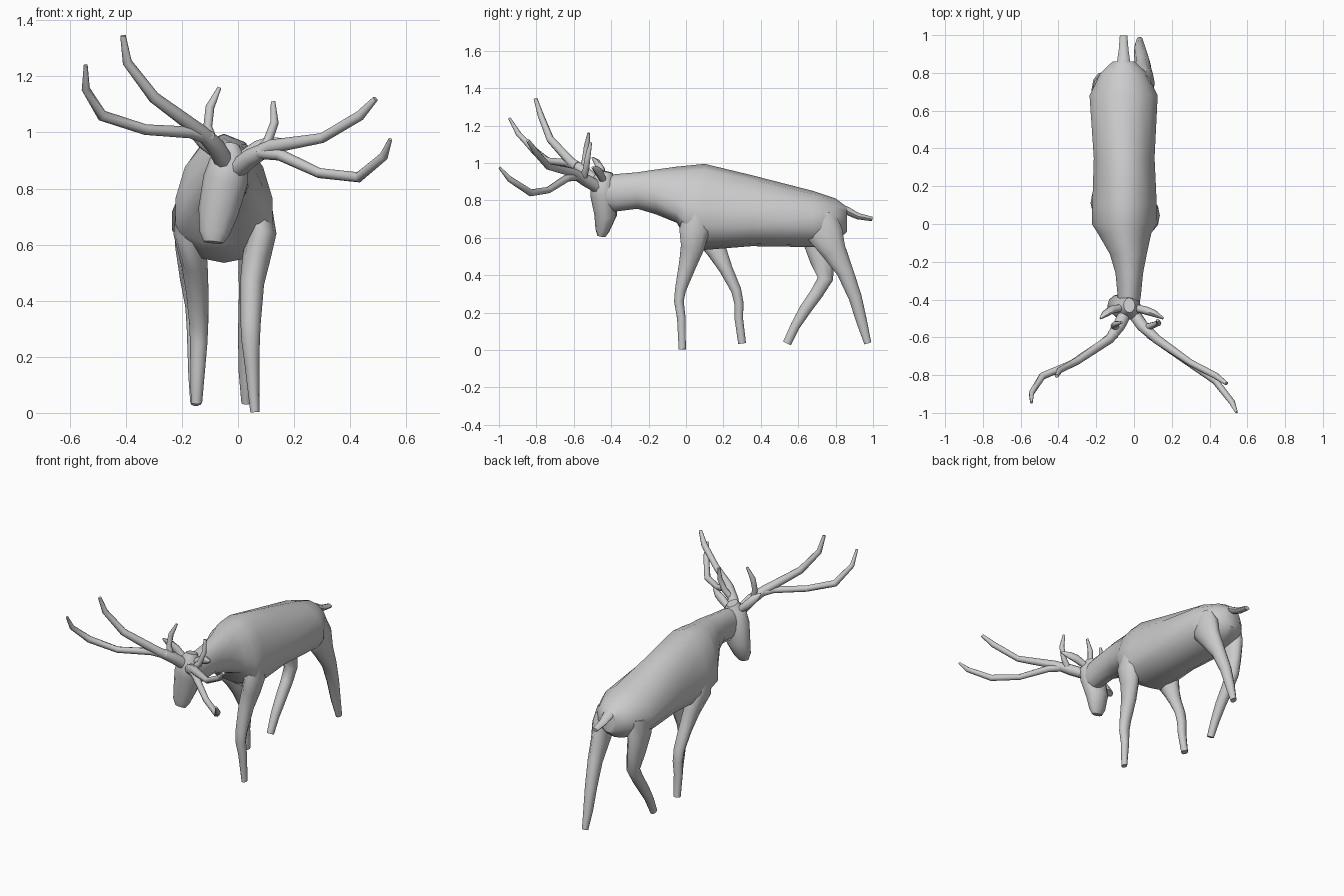
import bpy, bmesh, math
from mathutils import Vector


def skin(name, rings):
    """Bridge equal-sized rings of points into a closed smooth surface."""
    bm = bmesh.new()
    vs = [[bm.verts.new(p) for p in ring] for ring in rings]
    n = len(vs[0])
    for a, b in zip(vs, vs[1:]):
        for i in range(n):
            j = (i + 1) % n
            bm.faces.new((a[i], a[j], b[j], b[i]))
    bm.faces.new(vs[0][::-1])
    bm.faces.new(vs[-1])
    bmesh.ops.recalc_face_normals(bm, faces=bm.faces[:])
    me = bpy.data.meshes.new(name)
    bm.to_mesh(me)
    bm.free()
    ob = bpy.data.objects.new(name, me)
    bpy.context.collection.objects.link(ob)
    bpy.ops.object.select_all(action='DESELECT')
    ob.select_set(True)
    bpy.context.view_layer.objects.active = ob
    bpy.ops.object.shade_smooth_by_angle(angle=math.radians(50))
    return ob


def limb(name, pts, sides=10, ref=(0, 1, 0)):
    """Tube through points (x, y, z, half width, half depth)."""
    P = [Vector(p[:3]) for p in pts]
    rings = []
    for k, p in enumerate(pts):
        t = (P[min(k + 1, len(P) - 1)] - P[max(k - 1, 0)]).normalized()
        s = t.cross(Vector(ref)).normalized()
        u = s.cross(t)
        rings.append([P[k] + s * p[3] * math.cos(a) + u * p[-1] * math.sin(a)
                      for a in (2 * math.pi * i / sides for i in range(sides))])
    return skin(name, rings)


# Torso and neck: y, centre x, half width, top z, widest z, bottom z
torso = [
    (-.46, -.03, .055, .92, .84, .76), (-.38, -.025, .063, .94, .84, .74),
    (-.26, -.025, .075, .95, .85, .755), (-.16, -.03, .10, .965, .82, .725),
    (-.05, -.05, .145, .98, .75, .68), (.0, -.05, .178, .985, .70, .60),
    (.10, -.05, .175, .995, .69, .535), (.35, -.052, .165, .935, .69, .555),
    (.68, -.055, .185, .85, .68, .55), (.80, -.055, .125, .81, .69, .58),
    (.86, -.055, .06, .765, .70, .63)]
rings = []
for y, cx, w, top, mid, bot in torso:
    ring = []
    for i in range(14):
        a = 2 * math.pi * i / 14 + math.pi / 2
        s = math.sin(a)
        ring.append((cx + w * math.cos(a), y, mid + s * ((top - mid) if s > 0 else (mid - bot))))
    rings.append(ring)
skin("torso", rings)

# Head, bowed down and turned slightly
limb("head", [(-.025, -.43, .955, .03, .04), (-.03, -.443, .90, .07, .065),
              (-.045, -.44, .83, .08, .072), (-.07, -.43, .72, .072, .06),
              (-.085, -.447, .64, .054, .038), (-.088, -.453, .608, .035, .022)], 12)

# Walking legs
limb("front_leg_right", [(.07, .05, .74, .05, .06), (.085, .045, .64, .052, .085),
     (.065, .035, .55, .05, .066), (.05, .01, .46, .043, .05), (.045, -.03, .32, .036, .031),
     (.045, -.038, .26, .033, .027), (.05, -.025, .17, .026, .024), (.06, -.02, .003, .016, .02)])
limb("front_leg_left", [(-.17, .08, .74, .05, .06), (-.18, .11, .64, .05, .09),
     (-.155, .165, .53, .047, .055), (-.145, .215, .43, .04, .037), (-.14, .268, .32, .034, .029),
     (-.14, .283, .25, .031, .026), (-.143, .282, .17, .027, .024), (-.148, .30, .035, .02, .022)])
limb("hind_leg_right", [(.045, .72, .72, .05, .08), (.055, .745, .62, .055, .10),
     (.05, .79, .53, .048, .07), (.045, .85, .42, .042, .047), (.035, .905, .28, .035, .037),
     (.03, .94, .15, .028, .03), (.03, .972, .035, .018, .02)])
limb("hind_leg_left", [(-.17, .70, .70, .05, .09), (-.17, .71, .60, .055, .095),
     (-.16, .73, .48, .047, .07), (-.15, .745, .38, .038, .043), (-.148, .70, .305, .035, .037),
     (-.148, .64, .22, .032, .034), (-.15, .585, .13, .027, .027), (-.15, .54, .035, .02, .024)])

# Tail
limb("tail", [(-.055, .76, .76, .05, .035), (-.055, .86, .745, .035, .022),
              (-.055, .92, .715, .026, .017), (-.055, .997, .70, .02, .012)], 8, (0, 0, 1))

# Ears
limb("ear_left", [(-.07, -.445, .92, .02, .02), (-.12, -.455, .965, .026, .022),
                  (-.15, -.475, 1.0, .024, .018), (-.178, -.50, 1.028, .006, .006)], 8)
limb("ear_right", [(.01, -.445, .91, .02, .02), (.07, -.46, .945, .026, .022),
                   (.11, -.475, .96, .024, .018), (.155, -.50, .975, .006, .006)], 8)

# Antlers: two branching beams and a short brow tine on each side
antlers = {
    "antler_left_upper_beam": [(-.045, -.47, .89, .034), (-.08, -.54, .95, .033),
        (-.13, -.61, 1.0, .026), (-.30, -.725, 1.125, .021), (-.395, -.775, 1.25, .017), (-.41, -.805, 1.345, .01)],
    "antler_left_lower_beam": [(-.10, -.58, .98, .026), (-.17, -.635, 1.0, .021), (-.33, -.74, 1.01, .019),
        (-.485, -.805, 1.06, .02), (-.543, -.895, 1.155, .015), (-.543, -.945, 1.24, .007)],
    "antler_left_tine": [(-.085, -.55, .95, .02), (-.108, -.54, 1.02, .016),
        (-.10, -.53, 1.09, .016), (-.066, -.52, 1.16, .007)],
    "antler_right_upper_beam": [(-.005, -.47, .87, .034), (.045, -.54, .91, .033),
        (.12, -.61, .95, .025), (.30, -.735, .98, .018), (.435, -.805, 1.06, .018), (.49, -.845, 1.12, .01)],
    "antler_right_lower_beam": [(.08, -.58, .93, .025), (.15, -.635, .92, .021), (.29, -.735, .855, .018),
        (.43, -.83, .84, .019), (.52, -.945, .915, .016), (.543, -.997, .975, .007)],
    "antler_right_tine": [(.055, -.55, .91, .02), (.105, -.535, .965, .017),
        (.13, -.525, 1.035, .015), (.125, -.51, 1.11, .008)],
}
for name, pts in antlers.items():
    limb(name, pts, 8)
